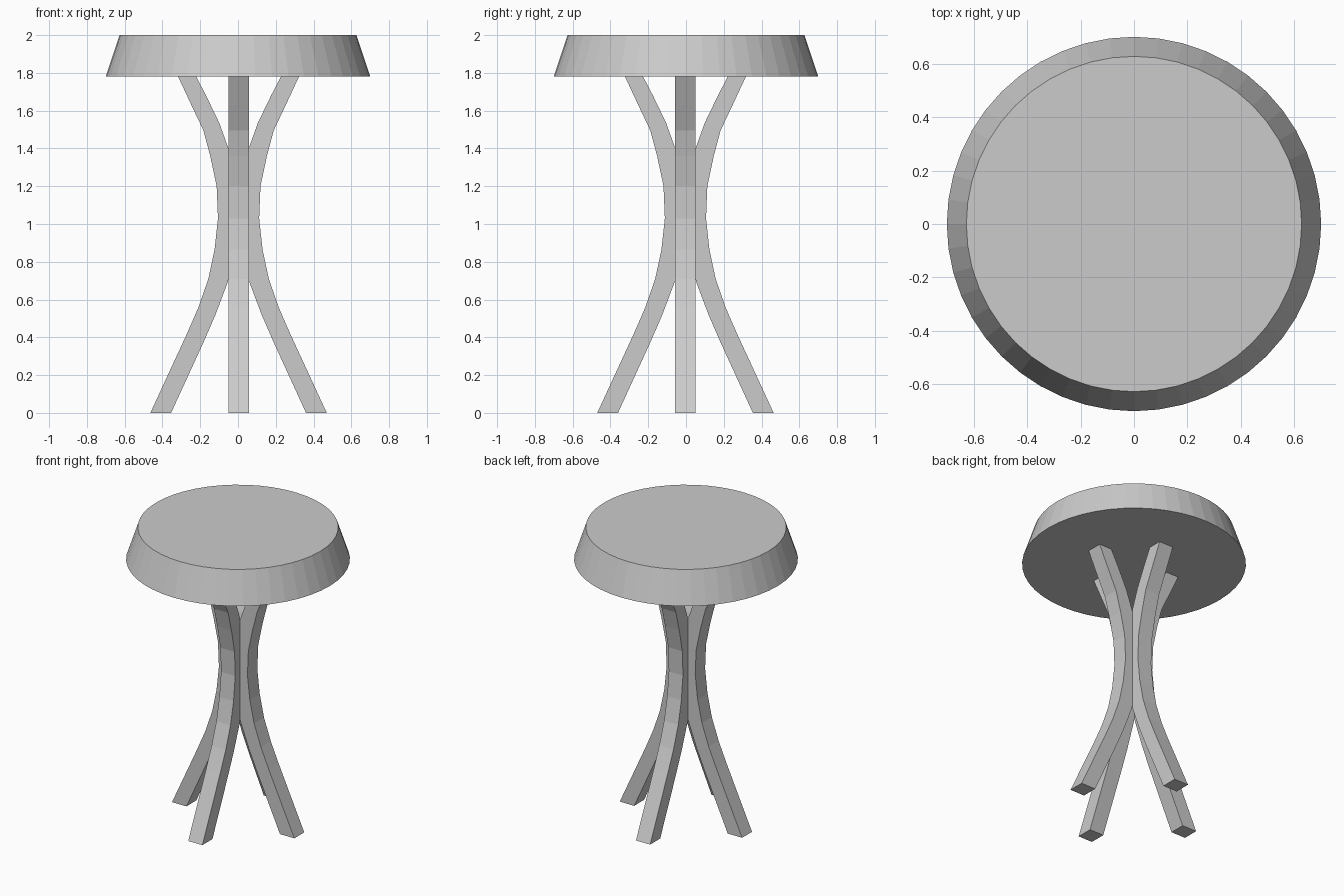
import bpy, bmesh, math

if "Cube" in bpy.data.objects:
    bpy.data.objects.remove(bpy.data.objects["Cube"])

# Seat: tapered disc, wider at the bottom
bpy.ops.mesh.primitive_cone_add(vertices=48, radius1=0.70, radius2=0.627, depth=0.22,
                                location=(0, 0, 1.89))
bpy.context.object.name = "seat"

# Leg side profile (radius, height): outer and inner edges in matching pairs
OUTER = [(0.467, 0), (0.273, 0.42), (0.212, 0.56), (0.16, 0.71), (0.127, 0.865), (0.109, 1.03),
         (0.116, 1.2), (0.15, 1.36), (0.186, 1.495), (0.25, 1.63), (0.32, 1.78)]
INNER = [(0.357, 0), (0.185, 0.375), (0.122, 0.52), (0.058, 0.69), (0.02, 0.85), (0.001, 1.03),
         (0.012, 1.21), (0.05, 1.39), (0.102, 1.535), (0.172, 1.68), (0.224, 1.78)]
HALF = 0.054


def make_leg(name, angle):
    bm = bmesh.new()
    rings = []
    for (ro, zo), (ri, zi) in zip(OUTER, INNER):
        rings.append([bm.verts.new(p) for p in
                      ((ro, -HALF, zo), (ro, HALF, zo), (ri, HALF, zi), (ri, -HALF, zi))])
    for a, b in zip(rings, rings[1:]):
        for i in range(4):
            j = (i + 1) % 4
            bm.faces.new((a[i], a[j], b[j], b[i]))
    bm.faces.new(rings[0][::-1])
    bm.faces.new(rings[-1])
    bmesh.ops.recalc_face_normals(bm, faces=bm.faces)
    mesh = bpy.data.meshes.new(name)
    bm.to_mesh(mesh)
    bm.free()
    leg = bpy.data.objects.new(name, mesh)
    leg.location = (0.003, -0.003, 0)
    leg.rotation_euler.z = angle
    bpy.context.collection.objects.link(leg)


# Four bowed legs meeting at the centre
for k, side in enumerate(("right", "back", "left", "front")):
    make_leg(side + "_leg", k * math.pi / 2)
